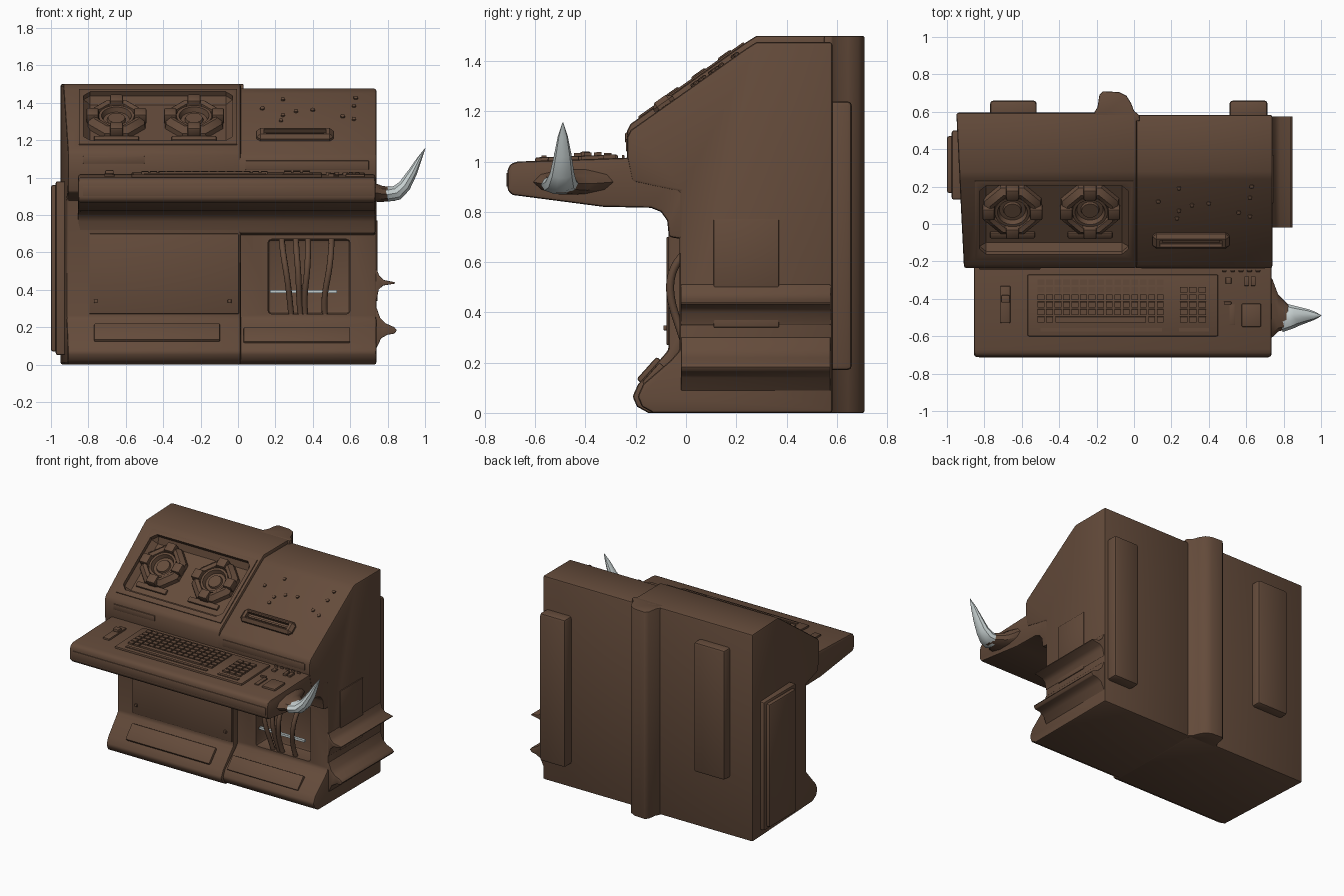
import bpy, bmesh, math
from mathutils import Matrix, Vector

if "Cube" in bpy.data.objects:
    bpy.data.objects.remove(bpy.data.objects["Cube"])

def material(name, col):
    m = bpy.data.materials.new(name)
    m.diffuse_color = (*col, 1)
    m.use_nodes = True
    m.node_tree.nodes["Principled BSDF"].inputs["Base Color"].default_value = m.diffuse_color
    return m

BROWN = material("brown metal", (0.127, 0.070, 0.043))
GREY = material("pale steel", (0.56, 0.62, 0.62))

def apply(ob, mod):
    bpy.ops.object.select_all(action='DESELECT')
    bpy.context.view_layer.objects.active = ob
    ob.select_set(True)
    bpy.ops.object.modifier_apply(modifier=mod.name)

def make(name, bm, mat=BROWN, bevel=0, seg=2):
    bmesh.ops.recalc_face_normals(bm, faces=bm.faces)
    me = bpy.data.meshes.new(name)
    bm.to_mesh(me)
    bm.free()
    me.materials.append(mat)
    ob = bpy.data.objects.new(name, me)
    bpy.context.collection.objects.link(ob)
    if bevel:
        b = ob.modifiers.new("bevel", 'BEVEL')
        b.width, b.segments, b.limit_method, b.angle_limit = bevel, seg, 'ANGLE', math.radians(40)
        apply(ob, b)
    return ob

def cut(ob, cutter, remove=True):
    m = ob.modifiers.new("cut", 'BOOLEAN')
    m.operation, m.solver, m.object = 'DIFFERENCE', 'EXACT', cutter
    apply(ob, m)
    if remove:
        bpy.data.objects.remove(cutter)

def extrude(name, pts, place, a, b, bevel=0, mat=BROWN):
    """Prism from a 2D outline; place(p, q, t) gives the 3D point."""
    bm = bmesh.new()
    lo = [bm.verts.new(place(p, q, a)) for p, q in pts]
    hi = [bm.verts.new(place(p, q, b)) for p, q in pts]
    bm.faces.new(lo)
    bm.faces.new(hi[::-1])
    for i in range(len(pts)):
        j = (i + 1) % len(pts)
        bm.faces.new((lo[i], lo[j], hi[j], hi[i]))
    return make(name, bm, mat, bevel)

def boxes(name, ranges, frame=Matrix(), bevel=0, mat=BROWN, seg=2):
    """One object from boxes given as (x0, x1, y0, y1, z0, z1)."""
    bm = bmesh.new()
    for x0, x1, y0, y1, z0, z1 in ranges:
        c = Vector((x0 + x1, y0 + y1, z0 + z1)) / 2
        bmesh.ops.create_cube(bm, size=1, matrix=frame @ Matrix.Translation(c)
                              @ Matrix.Diagonal((x1 - x0, y1 - y0, z1 - z0, 1)))
    return make(name, bm, mat, bevel, seg)

def lathe(name, prof, sides, frame):
    bm = bmesh.new()
    rings = [[bm.verts.new(frame @ Vector((r * math.cos(a), r * math.sin(a), h)))
              for a in (math.tau * (i + .5) / sides for i in range(sides))] for r, h in prof]
    for r0, r1 in zip(rings, rings[1:]):
        for i in range(sides):
            j = (i + 1) % sides
            bm.faces.new((r0[i], r0[j], r1[j], r1[i]))
    bm.faces.new(rings[0])
    bm.faces.new(rings[-1])
    return make(name, bm)

def loft(name, stations, mat, sides=10):
    """Tapered elliptical tube; stations are (x, y, z, half width, half height)."""
    bm = bmesh.new()
    P = [Vector(s[:3]) for s in stations]
    rings = []
    for k, s in enumerate(stations):
        d = P[min(k + 1, len(P) - 1)] - P[max(k - 1, 0)]
        up = Vector((-d.z, 0, d.x)).normalized()
        rings.append([bm.verts.new(P[k] + Vector((0, s[3] * math.cos(a), 0)) + up * s[4] * math.sin(a))
                      for a in (math.tau * i / sides for i in range(sides))])
    for r0, r1 in zip(rings, rings[1:]):
        for i in range(sides):
            j = (i + 1) % sides
            bm.faces.new((r0[i], r0[j], r1[j], r1[i]))
    bm.faces.new(rings[0])
    bm.faces.new(rings[-1])
    return make(name, bm, mat)

# Frames: sloped instrument panel and slightly tilted desk top
SLOPE = Matrix.Translation((0, -0.22, 1.15)) @ Matrix.Rotation(math.atan2(.325, .46), 4, 'X')
DESK = Matrix.Translation((0, -0.67, 1.0)) @ Matrix.Rotation(math.radians(2), 4, 'X')
side = lambda p, q, t: (t, p, q)
tapered = lambda p, q, t: (t if t > -.5 else t + .05 * max(0, .585 - p), p, q)

# Cabinet halves
def profile(f, toe, d, back):
    return [(back, 0), (-.15 + toe, 0), (-.195 + toe, .025), (-.213 + toe, .065), (-.19 + toe, .115),
            (f - .035, .21), (f, .25), (f, .88), (-.215, .92), (-.235, 1.02), (-.235, 1.12 - d), (-.22, 1.15 - d),
            (.24, 1.475 - d), (.28, 1.5 - d), (back, 1.5 - d)]
left = extrude("cabinet_left", profile(-.07, 0, 0, .595), tapered, -.95, .015, .012)
right = extrude("cabinet_right", profile(-.025, .02, .025, .583), side, 0, .74, .012)

# Instrument recess with raised frame
frame = boxes("recess_frame", [(-.85, -.005, .04, .555, -.01, .007)], SLOPE, .004)
well = boxes("well_cutter", [(-.825, -.03, .075, .525, -.055, .1)], SLOPE, .035, seg=1)
cut(left, well, False)
cut(frame, well)

# Round sockets with clamps
for x in (-.65, -.235):
    M = SLOPE @ Matrix.Translation((x, .335, -.057))
    lathe("socket_ring", [(.168, 0), (.162, .03), (.13, .058), (.105, .05), (.095, .012), (.09, 0)], 8, M)
    lathe("socket_cup", [(.098, 0), (.095, .042), (.08, .042), (.07, .015), (.05, .015), (.045, .028), (.02, .028)], 24, M)
    bm_boxes = []
    for a in (0, 90, 180, 270):
        boxes("socket_clamp", [(.095, .16, -.035, .035, .01, .07)], M @ Matrix.Rotation(math.radians(a), 4, 'Z'), .008)
    boxes("socket_foot", [(-.12, .12, -.19, -.15, 0, .02)], M, .008)

# Card slot and indicator studs on the right slope
slot = boxes("card_slot", [(.1, .51, .105, .2, -.04, .014)], SLOPE, .02, seg=1)
cut(slot, boxes("slot_cutter", [(.14, .47, .13, .172, -.012, .1)], SLOPE))
boxes("slot_bar", [(.15, .46, .145, .157, -.02, -.004)], SLOPE)
for x, y in [(.13, .11), (.23, .02), (.24, .18), (.31, .09), (.4, .1), (.56, .05), (.62, .13), (.63, .19), (.62, .03), (.24, .06)]:
    lathe("indicator_stud", [(.012, -.03), (.012, -.012), (.007, -.009)], 10,
          SLOPE @ Matrix.Translation((x, (y + .22) / .817, 0)))

# Plates on the upright lip
boxes("lip_plate", [(-.83, -.5, -.242, -.2, 1.075, 1.115), (.04, .7, -.239, -.2, 1.04, 1.09)], bevel=.004)

# Desk shelf with curved underside
extrude("desk_shelf", [(.05, 1.025), (-.67, 1.0), (-.7, .99), (-.71, .965), (-.71, .885), (-.69, .867), (-.33, .82),
                       (-.14, .816), (-.1, .8), (-.075, .765), (-.068, .7), (.05, .68)], side, -.855, .735, .012)
boxes("desk_front_strip", [(-.83, .72, -.714, -.69, .9, .955)], bevel=.003)

# Keyboard
tray = boxes("keyboard_tray", [(-.57, .45, .07, .4, -.01, .014)], DESK, .008)
keys = []
for r in range(6):
    y = .145 + r * .04
    for c in range(15):
        if r or c in (0, 1, 13, 14):
            x = -.515 + c * .0455
            keys.append((x, x + .036, y, y + .03, .01, .026 - .001 * r))
    if r < 5:
        for c in range(3):
            keys.append((.245 + c * .05, .285 + c * .05, y, y + .03, .01, .026))
keys += [(-.42, .065, .145, .175, .01, .026), (-.5, .15, .095, .115, .01, .02), (.24, .4, .095, .115, .01, .02)]
boxes("keys", keys, DESK)

# Desk controls
boxes("slider_base", [(-.715, -.66, .14, .34, -.01, .012)], DESK, .008)
boxes("slider_handle", [(-.71, -.665, .25, .29, 0, .03)], DESK, .006)
boxes("track_pad", [(.575, .68, .12, .245, -.01, .014)], DESK, .008)
boxes("desk_buttons", [(.49, .52, .35, .385, -.01, .012), (.59, .615, .34, .39, -.01, .015), (.625, .65, .34, .39, -.01, .015),
                       (.48, .52, .24, .255, -.01, .012), (.51, .54, .13, .24, -.01, .008)]
      + [(.47 + i * .045, .495 + i * .045, .415, .425, -.01, .012) for i in range(5)], DESK, .003)

# Lower access door with knobs, toe plates
boxes("access_door", [(-.795, .005, -.078, -.05, .27, .7)], bevel=.006)
for x in (-.76, -.045):
    boxes("door_knob", [(x - .01, x + .01, -.09, -.07, .328, .348)], bevel=.004)
TOE = Matrix.Translation((0, -.19, .115)) @ Matrix.Rotation(math.atan2(.095, .085), 4, 'X')
boxes("toe_flap", [(-.77, -.095, .01, .13, -.02, .018)], TOE, .01)
boxes("toe_plate", [(.03, .6, .015, .12, -.035, -.006)], TOE, .006)

# Open bay with cables and steel bar
cut(right, boxes("bay_cutter", [(.16, .6, -.2, .1, .27, .67)], bevel=.02))
boxes("steel_bar", [(.17, .53, .0, .02, .382, .398)], mat=GREY)
for xt, xb in ((.235, .275), (.31, .325), (.375, .35), (.5, .455)):
    cu = bpy.data.curves.new("cable", 'CURVE')
    cu.dimensions, cu.bevel_depth, cu.bevel_resolution, cu.resolution_u = '3D', .016, 2, 6
    sp = cu.splines.new('NURBS')
    sp.points.add(4)
    sp.use_endpoint_u, sp.order_u = True, 4
    path = [(xt, .06, .68), (xt, -.05, .62), ((xt + xb) / 2 + .01, -.085, .47), (xb, -.03, .36), (xb + .01, .0, .26)]
    for pt, co in zip(sp.points, path):
        pt.co = (*co, 1)
    cu.materials.append(BROWN)
    ob = bpy.data.objects.new("cable", cu)
    bpy.context.collection.objects.link(ob)

# Side fins on the right
fin = lambda p, q, t: (p, t, q)
extrude("upper_fin", [(.7, .33), (.742, .35), (.752, .4), (.775, .422), (.84, .433), (.84, .44), (.78, .452), (.755, .475),
                      (.742, .51), (.7, .52)], fin, -.02, .575, .004)
extrude("lower_fin", [(.7, .06), (.742, .09), (.765, .14), (.8, .16), (.835, .165), (.85, .183), (.835, .2), (.79, .22),
                      (.76, .25), (.742, .3), (.7, .31)], fin, -.02, .575, .004)
boxes("side_plates", [(.7, .746, .11, .37, .5, .77), (.7, .746, .11, .37, .34, .4)], bevel=.004)

# Horn with its socket on the right end of the desk
loft("horn_socket", [(.71, -.44, .92, .18, .055), (.74, -.45, .918, .155, .05), (.77, -.475, .912, .1, .045),
                     (.84, -.5, .912, .055, .038)], BROWN)
loft("horn", [(.795, -.5, .908, .078, .04), (.85, -.497, .918, .062, .042), (.89, -.493, .955, .048, .036),
              (.935, -.49, 1.03, .034, .026), (.97, -.49, 1.1, .02, .014), (1.0, -.49, 1.155, .002, .002)], GREY)

# Left side panel in two layers
boxes("left_panel_base", [(-.975, -.9, .13, .5, .05, .98)], bevel=.012)
boxes("left_panel", [(-1.0, -.95, .165, .47, .07, .96)], bevel=.012)

# Back column and back panels
extrude("back_column", [(-.21, .55), (-.21, .6), (-.195, .625), (-.185, .69), (-.165, .71), (-.08, .705), (-.04, .685), (-.015, .645),
                        (0, .605), (.03, .58), (.03, .55)], lambda p, q, t: (p, q, t), 0.0, 1.5, .006)
boxes("back_panel_left", [(-.77, -.52, .55, .66, .42, 1.36)], bevel=.018)
boxes("back_panel_right", [(.51, .715, .55, .66, .17, 1.24)], bevel=.018)

# Smooth shading with sharp edges kept
bpy.ops.object.select_all(action='DESELECT')
for ob in bpy.context.scene.objects:
    if ob.type == 'MESH':
        ob.select_set(True)
        bpy.context.view_layer.objects.active = ob
bpy.ops.object.shade_smooth_by_angle(angle=math.radians(35))
